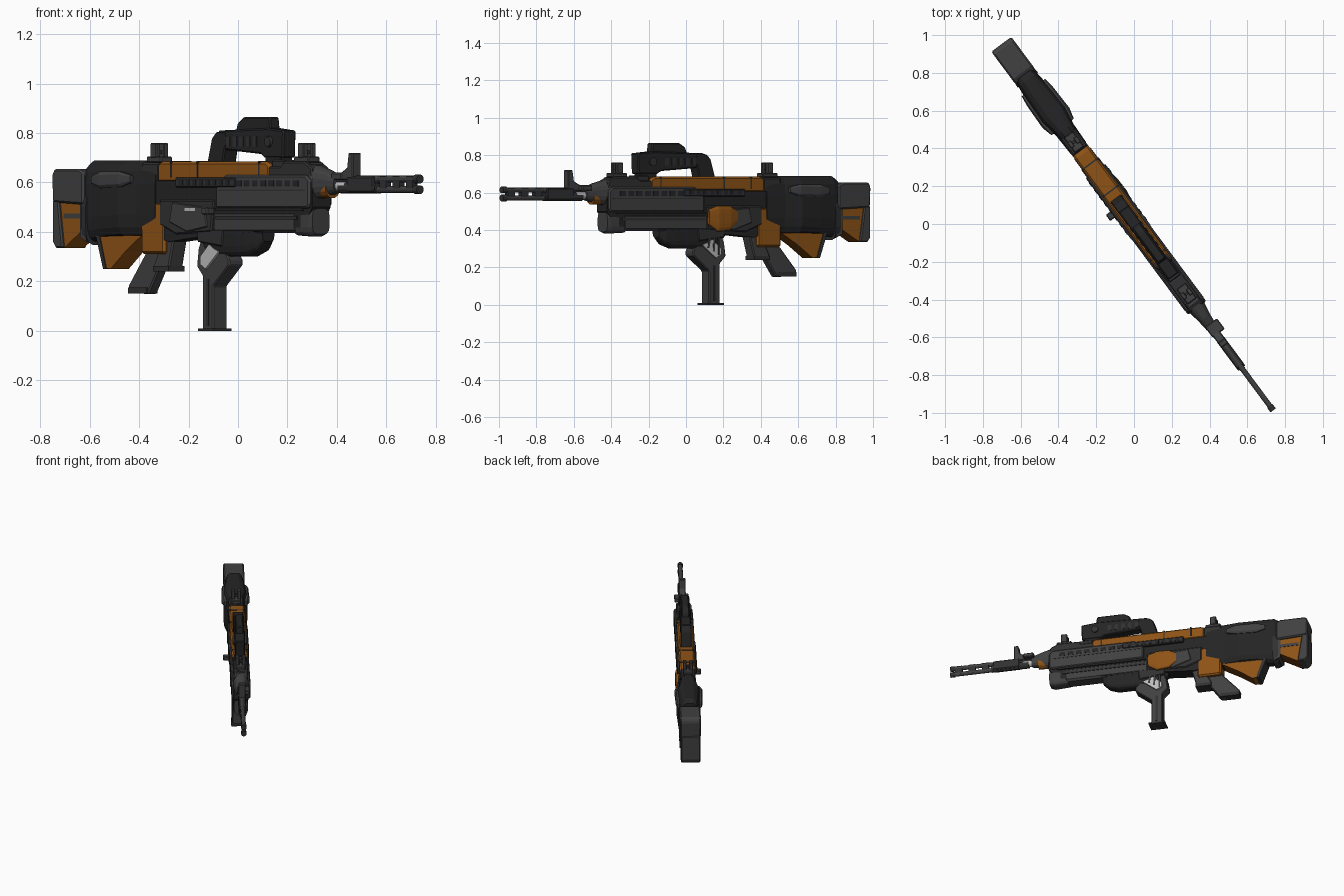
import bpy, bmesh, math
from mathutils import Matrix

if "Cube" in bpy.data.objects:
    bpy.data.objects.remove(bpy.data.objects["Cube"])

# The whole model lies along a diagonal; parts are built with x forward, y sideways
PLACE = Matrix.Translation((0.004, 0, 0)) @ Matrix.Rotation(math.radians(-53.4), 4, 'Z')


def material(name, r, g, b):
    m = bpy.data.materials.new(name)
    m.use_nodes = True
    m.diffuse_color = (r, g, b, 1)
    m.node_tree.nodes["Principled BSDF"].inputs["Base Color"].default_value = (r, g, b, 1)
    return m


BLACK = material("matte black", .018, .018, .018)
DARK = material("dark grey", .03, .03, .03)
GREY = material("gunmetal grey", .052, .052, .052)
ORANGE = material("burnt orange", .27, .085, .008)
LIGHT = material("light grey", .5, .5, .5)


def finish(bm, name, mat, bevel=0):
    bmesh.ops.recalc_face_normals(bm, faces=bm.faces)
    me = bpy.data.meshes.new(name)
    bm.to_mesh(me)
    bm.free()
    ob = bpy.data.objects.new(name, me)
    bpy.context.collection.objects.link(ob)
    me.materials.append(mat)
    ob.matrix_world = PLACE
    if bevel:
        mod = ob.modifiers.new("edges", 'BEVEL')
        mod.width, mod.segments = bevel, 1
    return ob


def prism(name, pts, hw, mat, y=0, bevel=0):
    """Side profile extruded across the width."""
    bm = bmesh.new()
    rings = [[bm.verts.new((s, y + d, z)) for s, z in pts] for d in (-hw, hw)]
    for ring in rings:
        bm.faces.new(ring)
    for i in range(len(pts)):
        j = (i + 1) % len(pts)
        bm.faces.new((rings[0][i], rings[0][j], rings[1][j], rings[1][i]))
    return finish(bm, name, mat, bevel)


def box(name, s0, s1, z0, z1, hw, mat, y=0, bevel=0):
    return prism(name, [(s0, z0), (s1, z0), (s1, z1), (s0, z1)], hw, mat, y, bevel)


def loft(name, sections, mat, y=0, sides=16, power=.55):
    """Rounded-box sections (x, half width, bottom, top) joined lengthwise."""
    bm = bmesh.new()
    rings = []
    for s, hw, z0, z1 in sections:
        ring = []
        for k in range(sides):
            a = 2 * math.pi * (k + .5) / sides
            c, n = math.cos(a), math.sin(a)
            ring.append(bm.verts.new((s, y + hw * math.copysign(abs(c) ** power, c),
                        (z0 + z1) / 2 + (z1 - z0) / 2 * math.copysign(abs(n) ** power, n))))
        rings.append(ring)
    for a, b in zip(rings, rings[1:]):
        for k in range(sides):
            j = (k + 1) % sides
            bm.faces.new((a[k], a[j], b[j], b[k]))
    bm.faces.new(rings[0])
    bm.faces.new(rings[-1])
    return finish(bm, name, mat)


def tube(name, s0, s1, z, r0, mat, r1=None, y=0):
    r1 = r0 if r1 is None else r1
    return loft(name, [(s0, r0, z - r0, z + r0), (s1, r1, z - r1, z + r1)], mat, y, 12, 1)


# Butt: grey cap and end plate, orange core with grey ribs
prism("butt_cap", [(-1.18, .52), (-.97, .51), (-.97, .64), (-1.0, .655), (-1.17, .655), (-1.185, .63)],
      .066, GREY, bevel=.008)
prism("butt_core", [(-1.165, .35), (-1.12, .335), (-.97, .42), (-.97, .53), (-1.165, .53)], .05, ORANGE)
prism("butt_plate", [(-1.185, .36), (-1.165, .335), (-1.115, .335), (-1.145, .53), (-1.185, .53)],
      .062, GREY, bevel=.006)
prism("butt_rib", [(-1.0, .38), (-.96, .36), (-.96, .53), (-1.0, .53)], .058, GREY)
box("butt_side_rib", -1.12, -.98, .455, .475, .053, GREY)

# Bulged rear shell and its attachments
loft("rear_shell", [(-.985, .052, .385, .67), (-.95, .062, .36, .69), (-.85, .072, .37, .69),
                    (-.72, .078, .375, .69), (-.62, .056, .375, .69), (-.50, .052, .38, .685)], BLACK)
loft("shell_rear_frame", [(-.985, .064, .36, .56), (-.95, .068, .345, .57)], DARK)
for side in (-1, 1):
    loft("cheek_bulge", [(-.90, .012, .595, .625), (-.84, .02, .575, .645), (-.70, .024, .58, .645),
                         (-.64, .008, .60, .63)], GREY, side * .066, 8)
prism("under_wedge", [(-.90, .385), (-.60, .385), (-.71, .32), (-.81, .25), (-.85, .255)], .046, ORANGE)
prism("wedge_edge", [(-.91, .40), (-.885, .40), (-.835, .25), (-.855, .25)], .05, DARK)
box("rear_panel", -.60, -.44, .31, .52, .05, ORANGE, bevel=.01)

# Receiver core and orange top cover
prism("receiver_core", [(-.56, .40), (-.42, .36), (-.2, .38), (.5, .42), (.56, .5), (.56, .62),
                        (-.56, .64)], .046, BLACK)
prism("top_cover", [(-.49, .60), (.27, .60), (.27, .67), (.25, .685), (-.47, .685), (-.49, .67)],
      .05, ORANGE, bevel=.01)
box("cover_rear_collar", -.60, -.48, .60, .68, .048, DARK, bevel=.008)
for s in (-.40, -.22, .2):
    box("cover_seam", s, s + .008, .62, .687, .0515, DARK)

# Long side rail with teeth
box("side_rail", -.35, .06, .58, .62, .064, DARK, bevel=.005)
for k in range(8):
    box("rail_slot", -.32 + k * .045, -.295 + k * .045, .59, .61, .0665, BLACK)

# Handguard, upper and lower halves
prism("handguard_upper", [(-.08, .495), (.54, .495), (.555, .51), (.555, .61), (.53, .63), (-.02, .63),
                          (-.08, .58)], .06, GREY, bevel=.008)
prism("handguard_lower", [(-.11, .395), (.45, .395), (.45, .485), (-.11, .485)], .048, GREY, bevel=.012)
box("lower_ridge", -.09, .46, .45, .465, .052, DARK)
box("handguard_groove", -.09, .5, .485, .497, .054, BLACK)
loft("lower_end_cap", [(.43, .046, .385, .50), (.53, .047, .38, .505), (.556, .044, .39, .495)], GREY)
for k in range(8):
    box("vent_slot", .06 + k * .055, .098 + k * .055, .583, .608, .0615, BLACK)
box("vent_line", -.06, .53, .565, .571, .0615, DARK)
prism("handguard_top", [(.20, .61), (.56, .61), (.55, .66), (.5, .685), (.36, .685), (.34, .665),
                        (.20, .665)], .046, DARK, bevel=.006)
for k in range(7):
    box("top_tooth", .23 + k * .045, .255 + k * .045, .66, .68, .03, GREY)

# Posts of the folding sights
for s in (-.54, .46):
    box("sight_base", s - .05, s + .05, .68, .705, .03, GREY, bevel=.005)
    for y in (-.02, .02):
        box("sight_post", s - .02, s + .02, .70, .76, .012, GREY, y, .004)
    box("sight_pin", s - .008, s + .008, .715, .73, .03, DARK)

# Optic bridge
prism("bridge_strut", [(-.19, .62), (-.08, .62), (-.05, .74), (-.02, .76), (-.05, .805), (-.11, .805),
                       (-.14, .78)], .035, BLACK, bevel=.005)
prism("optic_body", [(-.10, .735), (.19, .715), (.21, .70), (.34, .70), (.345, .81), (.24, .82),
                     (-.10, .81)], .033, BLACK, bevel=.006)
prism("optic_hood", [(.005, .80), (.25, .80), (.24, .865), (.06, .865), (.02, .84)], .025, BLACK, bevel=.006)
box("bridge_front_leg", .22, .32, .66, .71, .03, BLACK)
box("optic_mount", .27, .36, .66, .69, .036, DARK, bevel=.005)
for k in range(5):
    box("optic_fin", -.04 + k * .045, -.015 + k * .045, .745, .785, .036, DARK)
for side in (-1, 1):
    bm = bmesh.new()
    bmesh.ops.create_cone(bm, cap_ends=True, segments=12, radius1=.024, radius2=.02, depth=.016,
                          matrix=Matrix.Translation((.25, side * .036, .765))
                          @ Matrix.Rotation(math.pi / 2, 4, 'X'))
    finish(bm, "optic_dial", DARK)

# Barrel group
loft("barrel_shroud", [(.54, .05, .53, .67), (.62, .036, .545, .65), (.68, .03, .56, .625)], GREY, power=.8)
tube("orange_collar", .575, .635, .572, .036, ORANGE)
tube("light_collar", .66, .74, .585, .022, LIGHT)
tube("barrel_mid", .70, .95, .578, .024, DARK)
tube("gas_tube", .60, .96, .612, .016, GREY)
box("gas_block", .76, .94, .56, .625, .024, DARK, bevel=.006)
for z, y in ((.614, 0), (.571, 0)):
    tube("long_barrel", .9, 1.225, z, .0145, GREY, y=y)
    tube("muzzle_ring", 1.2, 1.229, z, .018, DARK, y=y)
for s in (.97, 1.06, 1.15):
    box("barrel_clamp", s, s + .045, .565, .625, .013, DARK)
prism("front_sight", [(.64, .61), (.80, .61), (.80, .72), (.77, .72), (.76, .66), (.71, .635)], .022, GREY,
      bevel=.004)
box("front_sight_wing", .66, .73, .61, .64, .04, GREY, .012, .005)

# Two raked grips and guard
prism("rear_grip", [(-.52, .41), (-.43, .37), (-.585, .15), (-.61, .148), (-.72, .17), (-.72, .185)],
      .024, GREY, bevel=.006)
box("rear_grip_heel", -.715, -.59, .15, .175, .028, DARK)
prism("front_grip", [(-.45, .52), (-.34, .52), (-.40, .36), (-.43, .25), (-.53, .24), (-.53, .27),
                     (-.47, .38)], .036, GREY, bevel=.006)
box("front_grip_heel", -.53, -.425, .24, .262, .04, DARK)
prism("lower_receiver", [(-.47, .43), (-.36, .39), (-.12, .40), (-.1, .53), (-.47, .53)], .053, DARK,
      bevel=.006)
prism("receiver_side_plate", [(-.40, .44), (-.28, .40), (-.14, .42), (-.16, .50), (-.38, .52)], .057,
      GREY, bevel=.004)
loft("orange_bulge", [(-.30, .012, .44, .50), (-.25, .02, .40, .53), (-.17, .022, .39, .53),
                      (-.11, .012, .43, .51)], ORANGE, .05)
box("orange_trigger_bar", -.26, -.08, .385, .41, .045, ORANGE)
box("ejection_plate", -.29, -.22, .485, .497, .059, LIGHT)
box("charging_handle", -.13, -.09, .47, .50, .02, GREY, -.075, .005)

# Belly pod and bent magazine
loft("belly_pod", [(-.24, .03, .36, .44), (-.18, .042, .32, .44), (-.1, .046, .30, .44),
                   (.10, .046, .30, .44), (.16, .042, .32, .44), (.20, .03, .36, .44)], BLACK)
prism("magazine", [(-.20, .0), (-.128, .0), (-.128, .18), (-.02, .265), (-.02, .29), (-.06, .33),
                   (-.05, .40), (-.20, .40), (-.23, .33), (-.24, .26), (-.20, .22)], .036, GREY, bevel=.005)
box("magazine_rib", -.172, -.156, .02, .21, .039, DARK)
box("magazine_floor", -.22, -.11, 0, .01, .043, DARK)
prism("magazine_window", [(-.20, .27), (-.165, .25), (-.075, .32), (-.115, .335), (-.14, .35), (-.2, .30)],
      .048, LIGHT)
for k in range(3):
    prism("window_stripe", [(-.19 + k * .035, .265 + k * .02), (-.178 + k * .035, .265 + k * .02),
                            (-.178 + k * .03, .36), (-.19 + k * .03, .36)], .004, GREY, .046)
prism("magazine_collar", [(-.22, .36), (-.05, .34), (-.04, .41), (-.22, .41)], .05, DARK, bevel=.005)
